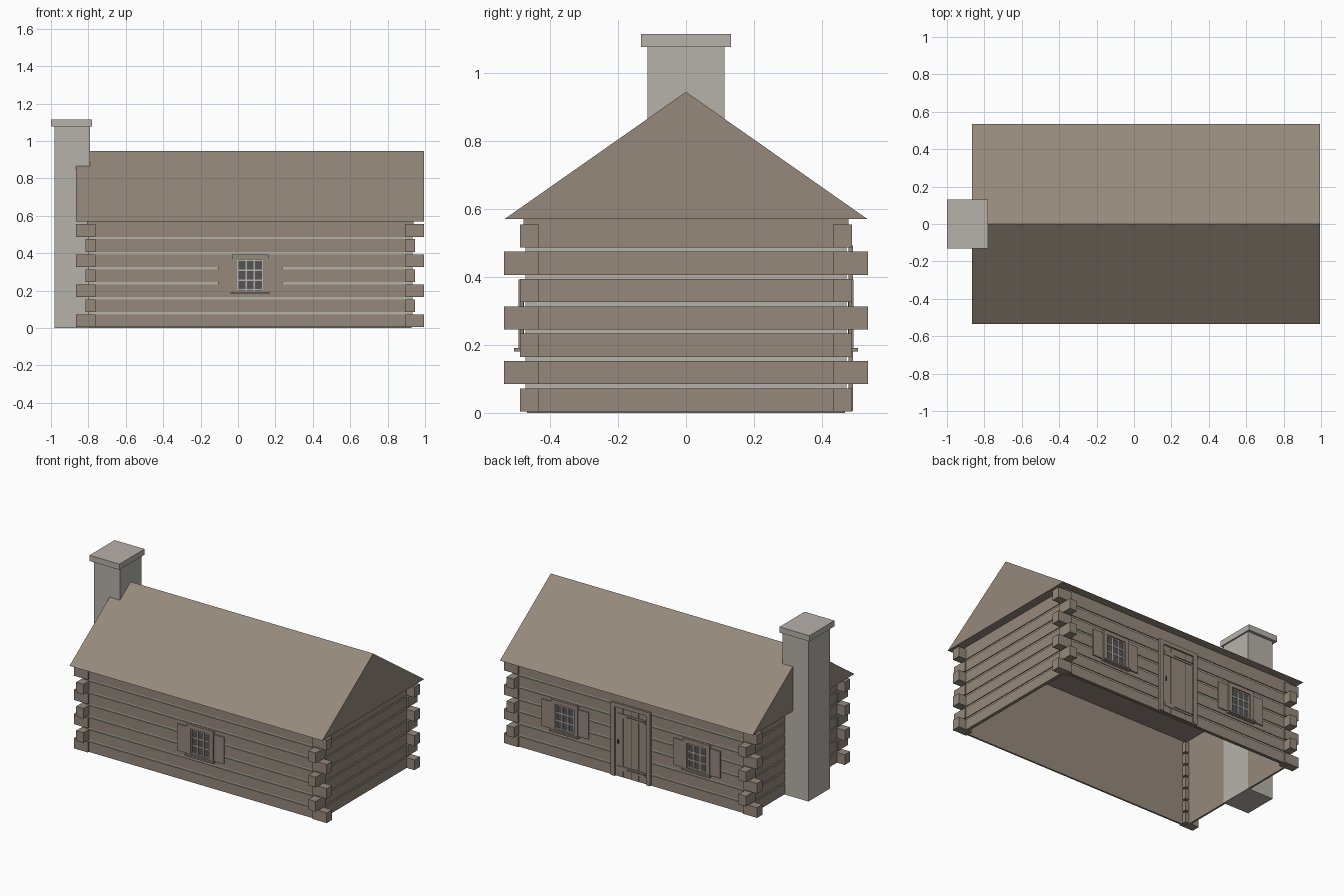
import bpy, bmesh
from mathutils import Vector

cube = bpy.data.objects.get("Cube")
if cube:
    bpy.data.objects.remove(cube, do_unlink=True)


def material(name, color):
    m = bpy.data.materials.new(name)
    m.use_nodes = True
    m.diffuse_color = (*color, 1)
    m.node_tree.nodes["Principled BSDF"].inputs["Base Color"].default_value = (*color, 1)
    return m


WOOD = material("weathered wood", (0.30, 0.25, 0.20))
STONE = material("pale stone", (0.47, 0.44, 0.40))
GLASS = material("dark glass", (0.09, 0.09, 0.09))
SEAM = material("dark iron", (0.07, 0.06, 0.055))


def build(name, boxes, mat):
    """Join boxes given as ((x0, x1), (y0, y1), (z0, z1)) into one object."""
    bm = bmesh.new()
    for ranges in boxes:
        lo = Vector([min(r) for r in ranges])
        hi = Vector([max(r) for r in ranges])
        verts = bmesh.ops.create_cube(bm, size=1)["verts"]
        for v in verts:
            v.co = (lo + hi) / 2 + v.co * (hi - lo)
    return finish(name, bm, mat)


def finish(name, bm, mat):
    bmesh.ops.recalc_face_normals(bm, faces=bm.faces)
    mesh = bpy.data.meshes.new(name)
    bm.to_mesh(mesh)
    bm.free()
    mesh.materials.append(mat)
    obj = bpy.data.objects.new(name, mesh)
    bpy.context.collection.objects.link(obj)
    return obj


# Main dimensions
MID = 0.065                     # middle of the house along x
HX, HY = 0.873, 0.479           # half size of the log walls
EAVE, RIDGE = 0.57, 0.945
ROOF_X, ROOF_Y = 0.93, 0.535
COURSES, PITCH, LOG = 7, 0.0805, 0.068


def ring(inset, depth, z):
    """Four wall boxes around the house."""
    x, y = HX - inset, HY - inset
    out = []
    for s in (-1, 1):
        out.append(((MID - x, MID + x), (s * y, s * (y - depth)), z))
        out.append(((MID + s * x, MID + s * (x - depth)), (-y, y), z))
    return out


# Log courses, chinking between them and the inside lining
logs, ends = [], []
for i in range(COURSES):
    z0 = 0.004 + i * PITCH
    top = EAVE if i == COURSES - 1 else z0 + LOG
    logs += ring(0, 0.012, (z0, top))
    # Alternating log ends crossing at the corners
    reach_x, reach_y = (ROOF_X, 0.489) if i % 2 == 0 else (0.881, ROOF_Y)
    for sx in (-1, 1):
        for sy in (-1, 1):
            ends.append(((MID + sx * 0.827, MID + sx * reach_x),
                         (sy * 0.433, sy * reach_y), (z0, z0 + LOG)))
build("wall_logs", logs, WOOD)
build("corner_log_ends", ends, WOOD)
build("chinking", ring(0.006, 0.008, (0.004, EAVE)), STONE)
build("inside_lining", ring(0.011, 0.006, (0, EAVE)), WOOD)

# Solid gable roof
bm = bmesh.new()
profile = [(-ROOF_Y, EAVE), (ROOF_Y, EAVE), (0, RIDGE)]
face = bm.faces.new([bm.verts.new((MID - ROOF_X, y, z)) for y, z in profile])
extruded = bmesh.ops.extrude_face_region(bm, geom=[face], use_keep_orig=True)["geom"]
for v in extruded:
    if isinstance(v, bmesh.types.BMVert):
        v.co.x += 2 * ROOF_X
finish("gable_roof", bm, WOOD)

# Chimney with a wider cap
build("chimney_stack", [((-0.98, -0.79), (-0.113, 0.113), (0, 1.08))], STONE)
build("chimney_cap", [((-1.0, -0.78), (-0.132, 0.132), (1.077, 1.115))], STONE)


def window(name, cx, side):
    """Nine-pane shuttered window; side is -1 for the front, 1 for the back."""
    def y(a, b):
        return (side * (HY + a), side * (HY + b))

    x0, x1, z0, z1 = cx - 0.07, cx + 0.07, 0.2, 0.365
    build(name + "_glass", [((x0, x1), y(-0.002, 0.003), (z0, z1))], GLASS)
    # Thin sash and glazing bars
    bars = []
    for k in range(4):
        bx = x0 + 0.004 + (x1 - x0 - 0.008) * k / 3
        bz = z0 + 0.004 + (z1 - z0 - 0.008) * k / 3
        bars.append(((bx - 0.004, bx + 0.004), y(0, 0.006), (z0, z1)))
        bars.append(((x0, x1), y(0, 0.0055), (bz - 0.004, bz + 0.004)))
    build(name + "_glazing_bars", bars, STONE)
    frame = [((cx - 0.098, cx + 0.098), y(0, 0.014), (z1, 0.392)),
             ((cx - 0.098, cx + 0.098), y(0, 0.014), (0.185, z0))]
    for s in (-1, 1):
        frame.append(((cx + s * 0.07, cx + s * 0.098), y(0, 0.014), (z0, z1)))
    build(name + "_frame", frame, WOOD)
    build(name + "_sill", [((cx - 0.104, cx + 0.104), y(0, 0.027), (0.181, 0.191))], WOOD)
    build(name + "_shutters", [((cx + s * 0.098, cx + s * 0.172), y(0, 0.008), (0.192, 0.37))
                               for s in (-1, 1)], WOOD)


window("front_window", MID, -1)
window("back_window_left", MID + 0.485, 1)
window("back_window_right", MID - 0.485, 1)

# Plank door on the back wall
Y = HY
build("door_frame", [((MID + s * 0.115, MID + s * 0.145), (Y, Y + 0.013), (0.005, 0.465))
                     for s in (-1, 1)]
      + [((MID - 0.145, MID + 0.145), (Y, Y + 0.013), (0.465, 0.492))], WOOD)
build("door_backing", [((MID - 0.115, MID + 0.115), (Y, Y + 0.002), (0.005, 0.465))], SEAM)
plank = 0.23 / 4
build("door_planks", [((MID - 0.115 + k * plank + 0.0015, MID - 0.115 + (k + 1) * plank - 0.0015),
                       (Y, Y + 0.005), (0.008, 0.463)) for k in range(4)], WOOD)
build("door_battens", [((MID - 0.105, MID + 0.105), (Y, Y + 0.009), (z, z + 0.028))
                       for z in (0.05, 0.4)], WOOD)
build("door_hinges", [((MID - 0.112, MID + 0.03), (Y, Y + 0.011), (z + 0.012, z + 0.017))
                      for z in (0.05, 0.4)], SEAM)
build("door_handle", [((MID + 0.09, MID + 0.098), (Y, Y + 0.012), (0.225, 0.25))], SEAM)
